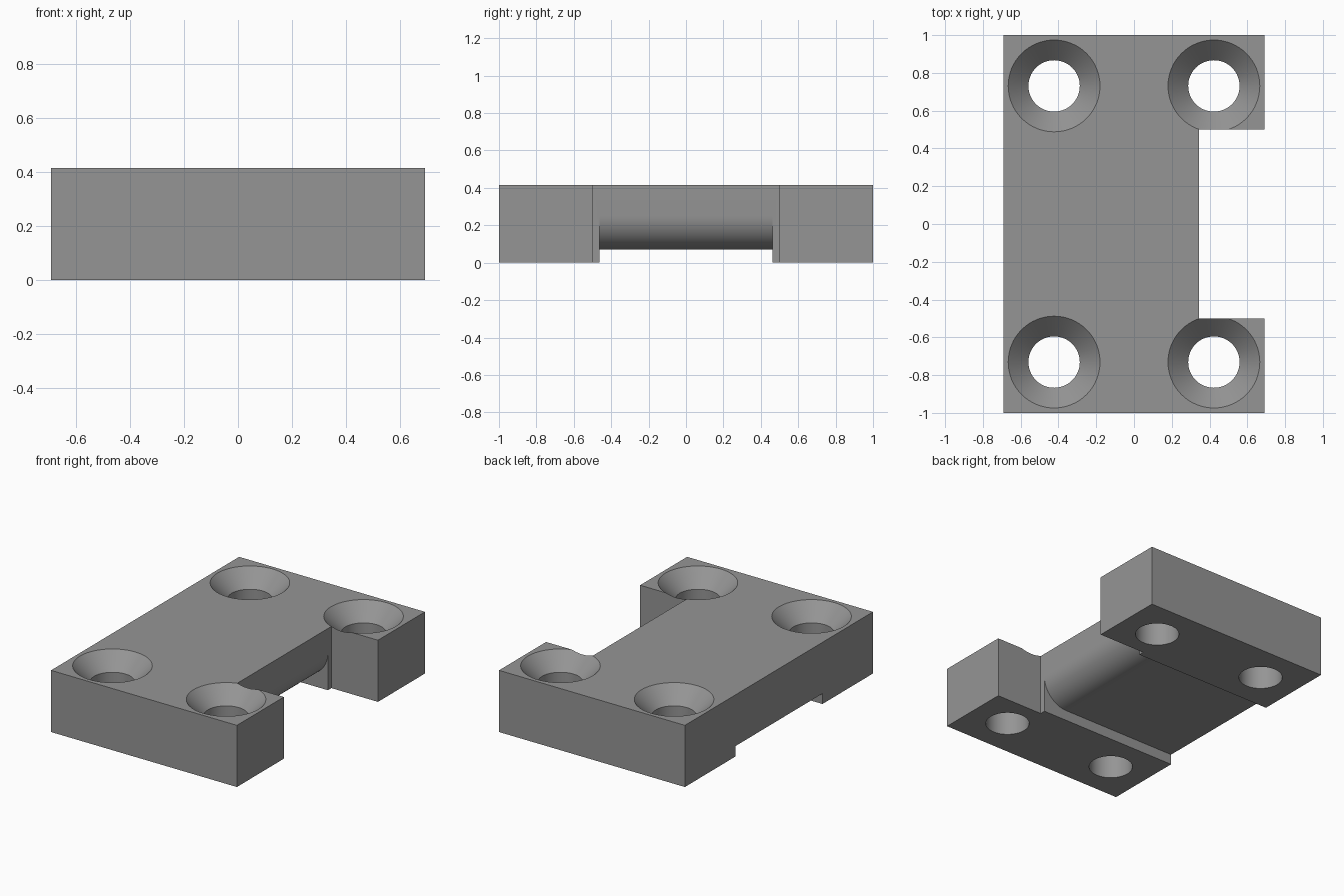
import bpy, bmesh, math

if "Cube" in bpy.data.objects:
    bpy.data.objects.remove(bpy.data.objects["Cube"])

HX, HY, H = 0.692, 1.0, 0.415       # half width, half depth, height
NOTCH_X, NOTCH_Y = 0.345, 0.5       # side notch
CH_Y, CH_Z, CH_R = 0.463, 0.07, 0.18  # underside channel and its rounded edge
HOLE_R, SINK_R = 0.136, 0.243       # countersunk screw holes

grey = bpy.data.materials.new("plain_grey")
grey.diffuse_color = (0.3, 0.3, 0.3, 1)
grey.use_nodes = True
grey.node_tree.nodes["Principled BSDF"].inputs["Base Color"].default_value = grey.diffuse_color


def extrude(name, pts, direction):
    """Solid from a closed outline of 3D points pushed along a direction."""
    bm = bmesh.new()
    face = bm.faces.new([bm.verts.new(p) for p in pts])
    new = bmesh.ops.extrude_face_region(bm, geom=[face])["geom"]
    bmesh.ops.translate(bm, vec=direction,
                        verts=[v for v in new if isinstance(v, bmesh.types.BMVert)])
    bmesh.ops.recalc_face_normals(bm, faces=bm.faces)
    return to_object(name, bm)


def lathe(name, profile, x, y, steps=64):
    """Solid of revolution about a vertical axis through x, y."""
    bm = bmesh.new()
    rings = [[bm.verts.new((x + r * math.cos(2 * math.pi * i / steps),
                            y + r * math.sin(2 * math.pi * i / steps), z))
              for i in range(steps)] for r, z in profile]
    for a, b in zip(rings, rings[1:]):
        for i in range(steps):
            j = (i + 1) % steps
            bm.faces.new((a[i], a[j], b[j], b[i]))
    bm.faces.new(rings[0][::-1])
    bm.faces.new(rings[-1])
    bmesh.ops.recalc_face_normals(bm, faces=bm.faces)
    return to_object(name, bm)


def to_object(name, bm):
    me = bpy.data.meshes.new(name)
    bm.to_mesh(me)
    bm.free()
    me.materials.append(grey)
    ob = bpy.data.objects.new(name, me)
    bpy.context.collection.objects.link(ob)
    return ob


# C-shaped plate
outline = [(-HX, -HY), (HX, -HY), (HX, -NOTCH_Y), (NOTCH_X, -NOTCH_Y),
           (NOTCH_X, NOTCH_Y), (HX, NOTCH_Y), (HX, HY), (-HX, HY)]
plate = extrude("mounting_plate", [(x, y, 0) for x, y in outline], (0, 0, H))

# Underside channel with a rounded lip on the notch side
arc = [(NOTCH_X - CH_R + CH_R * math.sin(a), CH_Z + CH_R - CH_R * math.cos(a))
       for a in (math.pi / 2 * i / 16 for i in range(17))]
profile = [(-1, -0.1), (-1, CH_Z)] + arc + [(0.5, CH_Z + CH_R), (0.5, -0.1)]
cutters = [extrude("channel_cutter", [(x, -CH_Y, z) for x, z in profile],
                   (0, 2 * CH_Y, 0))]

# Four countersunk holes
sink_z = H - (SINK_R - HOLE_R)
for x in (-0.423, 0.423):
    for y in (-0.731, 0.731):
        cutters.append(lathe("hole_cutter", [(HOLE_R, -0.1), (HOLE_R, sink_z),
                                             (SINK_R, H), (SINK_R + 0.1, H + 0.1)], x, y))

bpy.context.view_layer.objects.active = plate
for c in cutters:
    mod = plate.modifiers.new("cut", 'BOOLEAN')
    mod.operation, mod.solver, mod.object = 'DIFFERENCE', 'EXACT', c
    bpy.ops.object.modifier_apply(modifier=mod.name)
    bpy.data.objects.remove(c)

plate.select_set(True)
bpy.ops.object.shade_smooth_by_angle(angle=math.radians(30))
